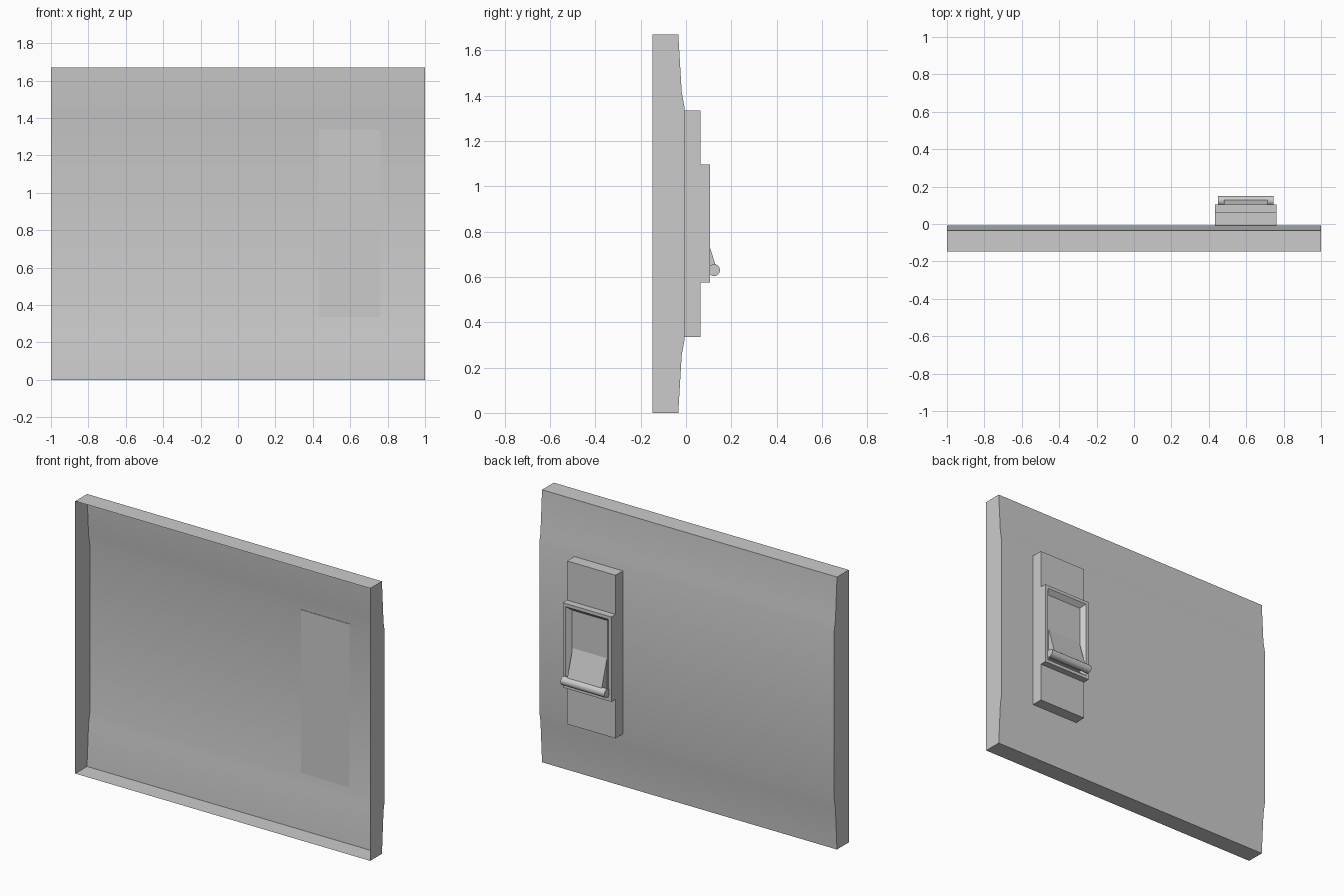
import bpy, bmesh

if "Cube" in bpy.data.objects:
    bpy.data.objects.remove(bpy.data.objects["Cube"])


def finish(name, bm, smooth=False):
    me = bpy.data.meshes.new(name)
    bm.to_mesh(me)
    bm.free()
    ob = bpy.data.objects.new(name, me)
    bpy.context.collection.objects.link(ob)
    if smooth:
        bpy.ops.object.select_all(action='DESELECT')
        bpy.context.view_layer.objects.active = ob
        ob.select_set(True)
        bpy.ops.object.shade_smooth_by_angle(angle=0.6)
    return ob


def prism(profile, x0, x1):
    """Extrude a closed (y, z) profile along x."""
    bm = bmesh.new()
    a = [bm.verts.new((x0, y, z)) for y, z in profile]
    b = [bm.verts.new((x1, y, z)) for y, z in profile]
    bm.faces.new(a)
    bm.faces.new(b[::-1])
    for i in range(len(a)):
        j = (i + 1) % len(a)
        bm.faces.new((a[j], a[i], b[i], b[j]))
    bmesh.ops.recalc_face_normals(bm, faces=bm.faces[:])
    return bm


# panel: thin shell with gently bowed outer face, open at the front
H = 1.67
lower = [(-0.034, 0), (-0.019, 0.255), (-0.007, 0.32)]
profile = [(-0.148, 0)] + lower + [(y, H - z) for y, z in lower[::-1]] + [(-0.148, H)]
bm = prism(profile, -1, 1)
front = [f for f in bm.faces if f.normal.y < -0.9]
bmesh.ops.delete(bm, geom=front, context='FACES_ONLY')
finish("panel", bm, smooth=True)

# latch body: stepped block with a bevelled recess in its raised middle
B, S, M = -0.01, 0.064, 0.105
bm = prism([(B, 0.335), (S, 0.335), (S, 0.575), (M, 0.575),
            (M, 1.095), (S, 1.095), (S, 1.335), (B, 1.335)], 0.433, 0.762)
face = [f for f in bm.faces if f.calc_center_median().y > M - 0.001]
bmesh.ops.inset_region(bm, faces=face, thickness=0.028)
bmesh.ops.inset_region(bm, faces=face, thickness=0.035)
for v in face[0].verts:
    v.co.y = 0.078
finish("latch_body", bm)

# handle flap: wedge rising out of the recess
bm = prism([(0.077, 0.822), (0.131, 0.65), (0.122, 0.625), (0.077, 0.625)], 0.481, 0.714)
finish("handle_flap", bm)

# grip bar: round rod along the flap's lower edge
bpy.ops.mesh.primitive_cylinder_add(vertices=24, radius=0.026, depth=0.297,
                                    location=(0.5975, 0.124, 0.63),
                                    rotation=(0, 1.5707963, 0))
bpy.context.object.name = "grip_bar"
bpy.ops.object.shade_smooth_by_angle(angle=0.6)
